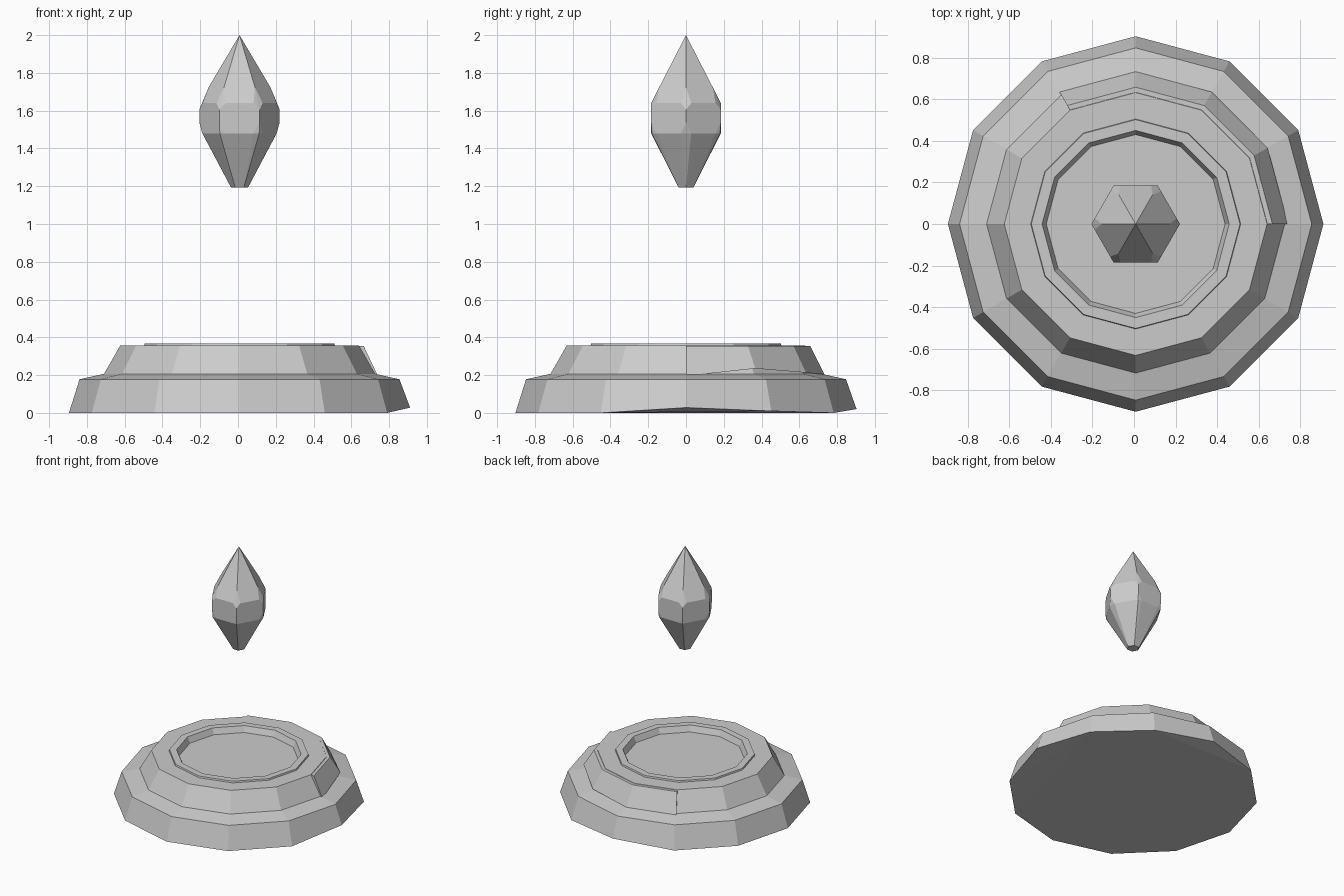
import bpy, bmesh
from math import cos, sin, radians

if "Cube" in bpy.data.objects:
    bpy.data.objects.remove(bpy.data.objects["Cube"])

CX = 0.008  # pedestal and crystal sit slightly right of the origin


def polar(r, deg, z):
    a = radians(deg)
    return (CX + r * cos(a), r * sin(a), z)


def finish(bm, name):
    bmesh.ops.recalc_face_normals(bm, faces=bm.faces)
    mesh = bpy.data.meshes.new(name)
    bm.to_mesh(mesh)
    bm.free()
    obj = bpy.data.objects.new(name, mesh)
    bpy.context.collection.objects.link(obj)
    return obj


def bridge(bm, a, b, closed=True):
    n = len(a)
    for i in range(n if closed else n - 1):
        j = (i + 1) % n
        bm.faces.new((a[i], a[j], b[j], b[i]))


def lathe(name, profile, sides=12, lift=None):
    """Faceted turned solid; lift raises chosen bottom corners."""
    bm = bmesh.new()
    rings = []
    for k, (r, z) in enumerate(profile):
        rings.append([bm.verts.new(polar(r, i * 360 / sides,
                      z + (lift or {}).get(i, 0) * (k == 0))) for i in range(sides)])
    for a, b in zip(rings, rings[1:]):
        bridge(bm, a, b)
    bm.faces.new(rings[0])
    bm.faces.new(rings[-1])
    bmesh.ops.triangulate(bm, faces=[f for f in bm.faces if len(f.verts) > 4])
    return finish(bm, name)


# Two-tier pedestal with raised rim and sunken dish, chipped at the foot
lathe("pedestal", [(0.903, 0), (0.847, 0.178), (0.717, 0.207), (0.632, 0.356),
                   (0.505, 0.356), (0.502, 0.368), (0.45, 0.368), (0.43, 0.322)],
      lift={0: 0.028, 1: 0.01, 3: 0.02})

# Loose slab cracked off the upper tier
bm = bmesh.new()
loops = []
for i, zb in enumerate((0.195, 0.235, 0.213, 0.203, 0.203)):
    section = [(0.615, 0.25), (0.733, zb), (0.658, 0.353), (0.632, 0.353)]
    loops.append([bm.verts.new(polar(r, i * 30, z)) for r, z in section])
for a, b in zip(loops, loops[1:]):
    bridge(bm, a, b)
bm.faces.new(loops[0])
bm.faces.new(loops[-1])
finish(bm, "cracked_slab")

# Floating crystal: hull of a six-sided gem with chipped corners
pts = [(CX, 0, 2.0)]
R = 0.213
for i in range(6):
    deg = i * 60
    low = (0.178, 1.475) if i % 3 == 0 else (0.208, 1.478)
    for r, z in [(0.045, 1.193), low, (R, 1.54), (R, 1.605), (0.163, 1.725)]:
        pts.append(polar(r, deg, z))
    a, b = polar(R, deg, 0), polar(R, deg + 60, 0)
    for t in (0.15, 0.85):
        for z in (1.48, 1.64):
            pts.append((a[0] + (b[0] - a[0]) * t, a[1] + (b[1] - a[1]) * t, z))
bm = bmesh.new()
for p in pts:
    bm.verts.new(p)
hull = bmesh.ops.convex_hull(bm, input=bm.verts)
loose = [v for v in bm.verts if not v.link_faces]
bmesh.ops.delete(bm, geom=loose, context='VERTS')
bmesh.ops.dissolve_limit(bm, angle_limit=radians(2), verts=bm.verts, edges=bm.edges)
finish(bm, "crystal")
